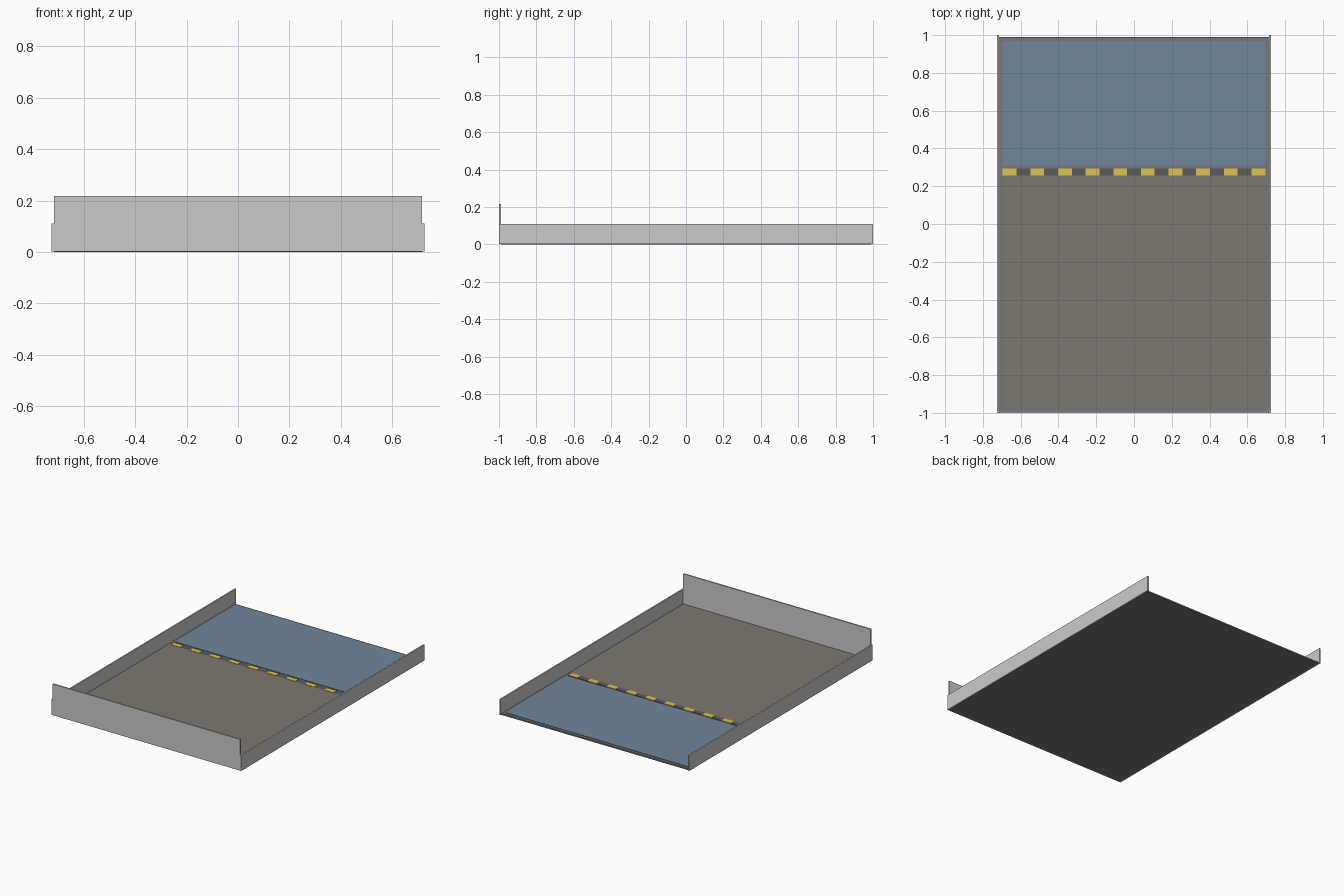
import bpy
import bmesh

if "Cube" in bpy.data.objects:
    bpy.data.objects.remove(bpy.data.objects["Cube"])


def material(name, rgb):
    m = bpy.data.materials.new(name)
    m.diffuse_color = (*rgb, 1)
    m.use_nodes = True
    m.node_tree.nodes["Principled BSDF"].inputs["Base Color"].default_value = m.diffuse_color
    return m


def boxes(name, bounds, mat=None):
    """One object made of boxes given as (x0, x1, y0, y1, z0, z1)."""
    bm = bmesh.new()
    for x0, x1, y0, y1, z0, z1 in bounds:
        verts = bmesh.ops.create_cube(bm, size=1)["verts"]
        for v in verts:
            v.co = (x1 if v.co.x > 0 else x0,
                    y1 if v.co.y > 0 else y0,
                    z1 if v.co.z > 0 else z0)
    mesh = bpy.data.meshes.new(name)
    bm.to_mesh(mesh)
    bm.free()
    obj = bpy.data.objects.new(name, mesh)
    bpy.context.collection.objects.link(obj)
    if mat:
        mesh.materials.append(mat)
    return obj


dark = material("dark_grey", (0.10, 0.10, 0.115))
base_grey = material("base_grey", (0.18, 0.18, 0.20))
blue = material("blue_floor", (0.16, 0.24, 0.33))
brown = material("brown_floor", (0.21, 0.19, 0.16))
yellow = material("yellow", (0.72, 0.55, 0.08))

HALF_W, WALL = 0.725, 0.01
INNER = HALF_W - WALL
PANEL = 0.695
BASE_TOP, PANEL_TOP = 0.010, 0.013

# Base slab
boxes("base_slab", [(-INNER, INNER, -0.99, 0.99, 0, BASE_TOP)], base_grey)

# Low side walls
for name, s in (("left_wall", -1), ("right_wall", 1)):
    x0, x1 = sorted((s * INNER, s * HALF_W))
    boxes(name, [(x0, x1, -1, 1, 0.002, 0.11)])

# Taller front wall, set between the side walls
boxes("front_wall", [(-INNER, INNER, -1, -0.99, 0.002, 0.217)])

# Floor panels
boxes("rear_floor_panel", [(-PANEL, PANEL, 0.31, 0.97, BASE_TOP - 0.002, PANEL_TOP)], blue)
boxes("front_floor_panel", [(-PANEL, PANEL, -0.975, 0.258, BASE_TOP - 0.002, PANEL_TOP)], brown)

# Hazard line: dark backing strip with evenly spaced yellow blocks
boxes("hazard_backing", [(-PANEL, PANEL, 0.258, 0.295, BASE_TOP - 0.002, PANEL_TOP)], dark)
step = 2 * PANEL / 19
boxes("hazard_stripes",
      [(-PANEL + 2 * i * step, -PANEL + (2 * i + 1) * step, 0.258, 0.295, BASE_TOP, PANEL_TOP + 0.002)
       for i in range(10)], yellow)
